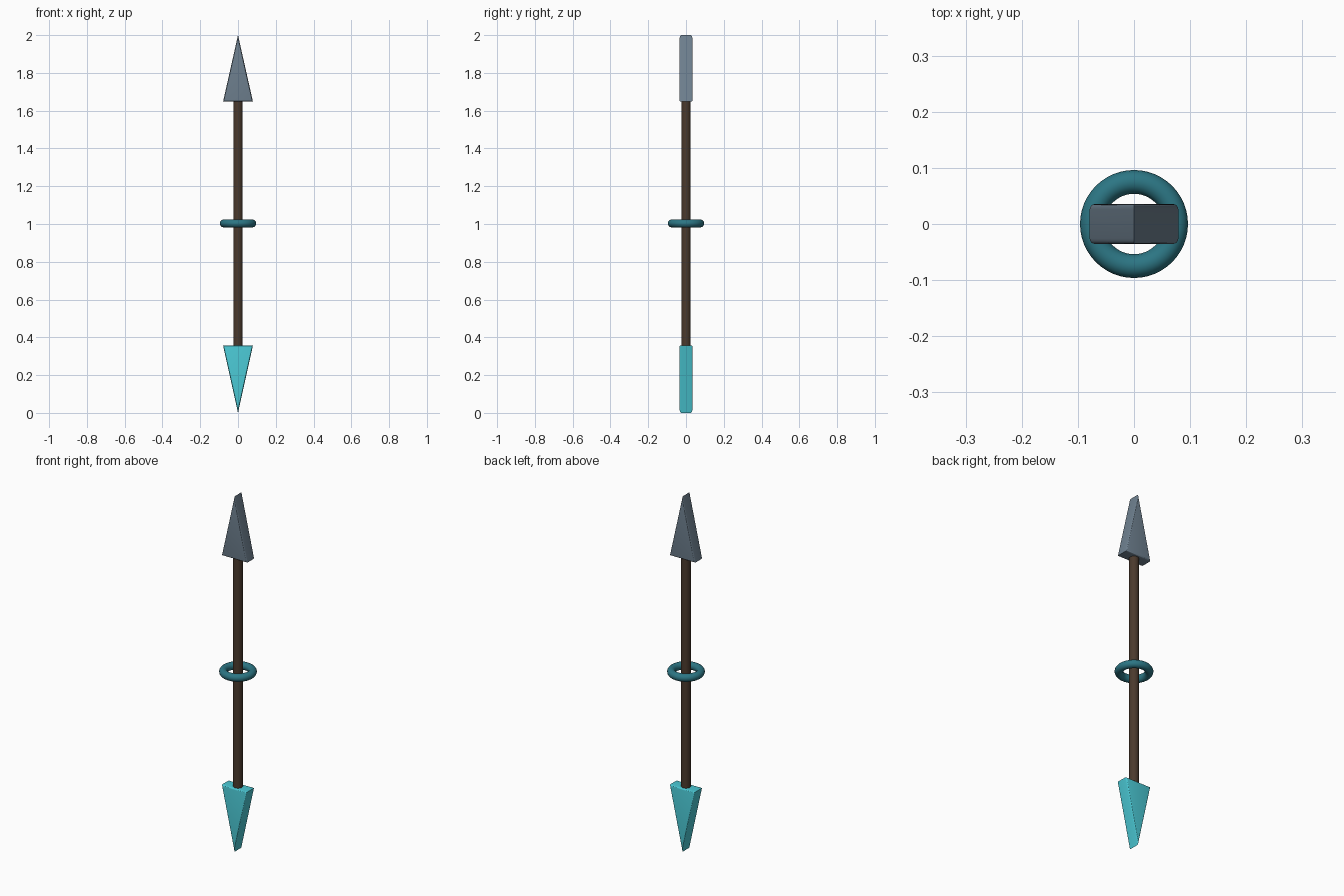
import bpy, bmesh, math

if "Cube" in bpy.data.objects:
    bpy.data.objects.remove(bpy.data.objects["Cube"])


def finish(obj, name, color):
    obj.name = name
    mat = bpy.data.materials.new(name + "_material")
    mat.diffuse_color = (*color, 1)
    mat.use_nodes = True
    mat.node_tree.nodes["Principled BSDF"].inputs["Base Color"].default_value = mat.diffuse_color
    obj.data.materials.append(mat)
    bpy.ops.object.select_all(action='DESELECT')
    obj.select_set(True)
    bpy.context.view_layer.objects.active = obj
    bpy.ops.object.shade_smooth_by_angle(angle=math.radians(35))


def blade(name, base_z, tip_z, color, half_w=0.079, half_d=0.0355,
          inset=0.007, depth=0.01, steps=4):
    """Triangular plate whose front and back rims are rounded."""
    h = abs(tip_z - base_z)
    inradius = half_w * h / (half_w + math.hypot(half_w, h))
    centre_z = base_z + math.copysign(inradius, tip_z - base_z)
    outline = [(-half_w, base_z), (half_w, base_z), (0, tip_z)]
    # Rim sections: (y, inset), mirrored front to back
    half = []
    for i in range(steps + 1):
        a = math.pi / 2 * i / steps
        half.append((half_d - depth + depth * math.cos(a), inset * (1 - math.sin(a))))
    sections = [(-y, d) for y, d in half] + half[::-1]
    bm = bmesh.new()
    rings = []
    for y, d in sections:
        s = 1 - d / inradius
        rings.append([bm.verts.new((x * s, y, centre_z + (z - centre_z) * s))
                      for x, z in outline])
    for r0, r1 in zip(rings, rings[1:]):
        for i in range(3):
            j = (i + 1) % 3
            bm.faces.new((r0[i], r0[j], r1[j], r1[i]))
    bm.faces.new(rings[0])
    bm.faces.new(rings[-1])
    bmesh.ops.recalc_face_normals(bm, faces=bm.faces)
    mesh = bpy.data.meshes.new(name)
    bm.to_mesh(mesh)
    bm.free()
    obj = bpy.data.objects.new(name, mesh)
    bpy.context.collection.objects.link(obj)
    finish(obj, name, color)


# Upper steel head and lower crystal point
blade("upper_spearhead", 1.648, 2.0, (0.16, 0.22, 0.28))
blade("lower_crystal_point", 0.357, 0.0, (0.07, 0.58, 0.66))

# Shaft running between the two heads
bpy.ops.mesh.primitive_cylinder_add(vertices=16, radius=0.025, depth=1.30,
                                    location=(0, 0, 1.0025))
finish(bpy.context.object, "shaft", (0.07, 0.042, 0.026))

# Floating ring around the middle of the shaft
bpy.ops.mesh.primitive_torus_add(major_radius=0.075, minor_radius=0.0212,
                                 major_segments=48, minor_segments=16,
                                 location=(0, 0, 1.003))
finish(bpy.context.object, "middle_ring", (0.025, 0.18, 0.23))
